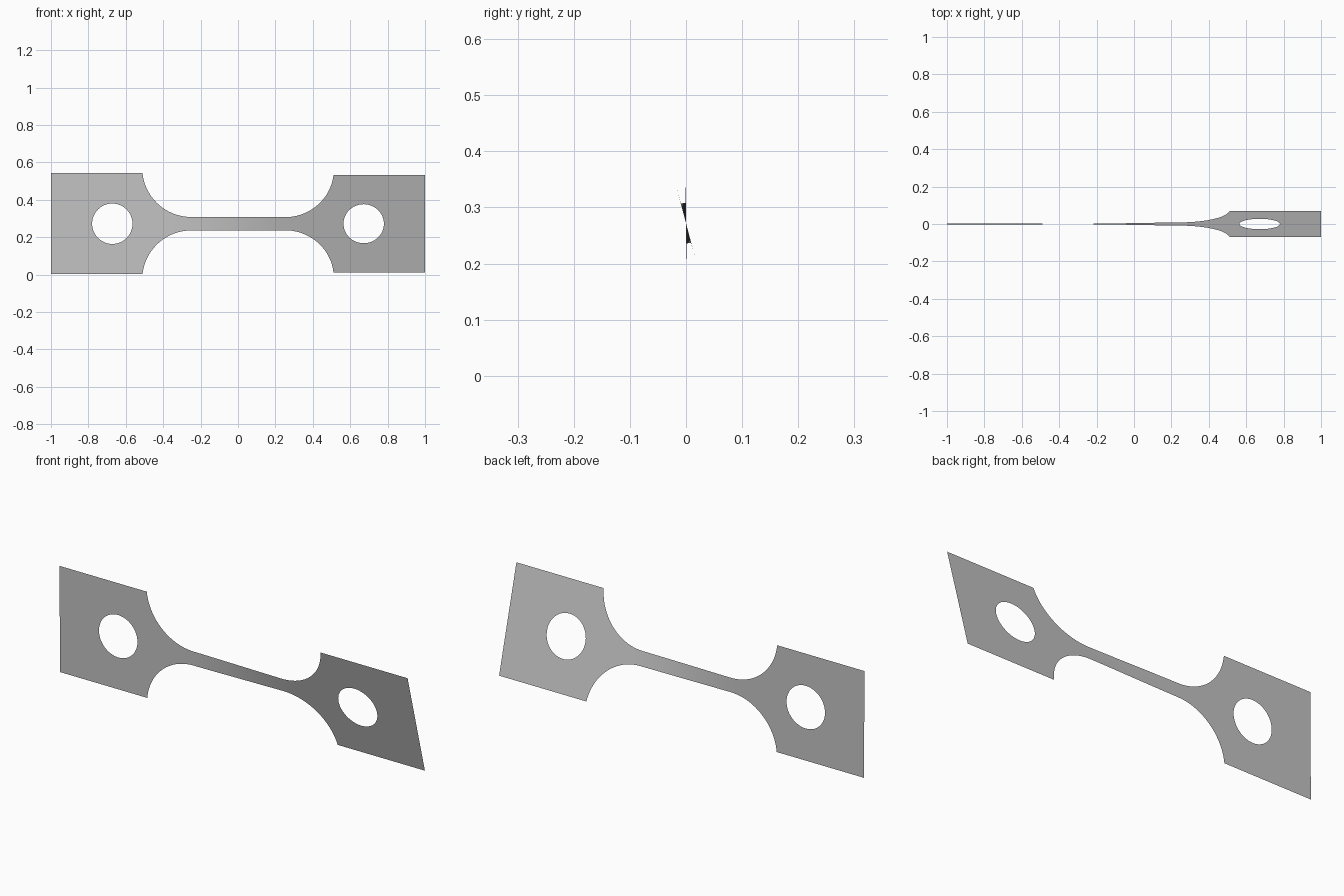
import bpy, bmesh, math

if "Cube" in bpy.data.objects:
    bpy.data.objects.remove(bpy.data.objects["Cube"], do_unlink=True)

MID_Z = 0.272          # height of the long axis
PLATE_HALF = 0.27      # half height of the end plates
NECK_HALF = 0.036      # half height of the slim neck
FILLET_X, FILLET_R = 0.25, 0.262
HOLE_X, HOLE_R = 0.672, 0.108
LEAN, TWIST = math.radians(0.4), math.radians(14.9)


def half_height(x):
    """Outer outline: neck, round shoulder, plate."""
    d = abs(x) - FILLET_X
    if d <= 0:
        return NECK_HALF
    if d >= FILLET_R:
        return PLATE_HALF
    h = NECK_HALF + FILLET_R - math.sqrt(FILLET_R ** 2 - d ** 2)
    return min(h, PLATE_HALF)


def hole_half(x):
    """Half height of the round hole at x, zero outside it."""
    d = abs(abs(x) - HOLE_X)
    return math.sqrt(HOLE_R ** 2 - d ** 2) if d < HOLE_R - 1e-6 else 0.0


def twist_angle(x):
    t = min(max((x + 0.38) / 0.76, 0), 1)
    return LEAN + (TWIST - LEAN) * t * t * (3 - 2 * t)


# Stations along one half: neck, shoulder, hole, end
shoulder_end = math.asin(math.sqrt(FILLET_R ** 2 - (NECK_HALF + FILLET_R - PLATE_HALF) ** 2) / FILLET_R)
half = [FILLET_X * i / 12 for i in range(12)]
half += [FILLET_X + FILLET_R * math.sin(shoulder_end * i / 24) for i in range(25)]
half += [HOLE_X - HOLE_R * math.cos(math.pi * i / 24) for i in range(25)]
half += [0.89, 1.0]
stations = sorted({round(s * x, 6) for x in half for s in (-1, 1)})

# Twisted sheet: one strip above the axis and one below, parted by the holes
bm = bmesh.new()
for side in (1, -1):
    previous = None
    for x in stations:
        a = twist_angle(x)
        column = []
        for r in (hole_half(x), half_height(x)):
            column.append(bm.verts.new((x, -side * r * math.sin(a),
                                        MID_Z + side * r * math.cos(a))))
        if previous:
            loop = [previous[0], column[0], column[1], previous[1]]
            bm.faces.new(loop if side > 0 else loop[::-1])
        previous = column
bmesh.ops.remove_doubles(bm, verts=bm.verts, dist=1e-5)

mesh = bpy.data.meshes.new("twisted_test_strip")
bm.to_mesh(mesh)
bm.free()
strip = bpy.data.objects.new("twisted_test_strip", mesh)
bpy.context.collection.objects.link(strip)

# Plain grey metal
grey = bpy.data.materials.new("plain_grey")
grey.use_nodes = True
colour = (0.55, 0.55, 0.55, 1)
grey.diffuse_color = colour
grey.node_tree.nodes["Principled BSDF"].inputs["Base Color"].default_value = colour
mesh.materials.append(grey)

bpy.ops.object.select_all(action="DESELECT")
strip.select_set(True)
bpy.context.view_layer.objects.active = strip
bpy.ops.object.shade_smooth_by_angle(angle=math.radians(30))
